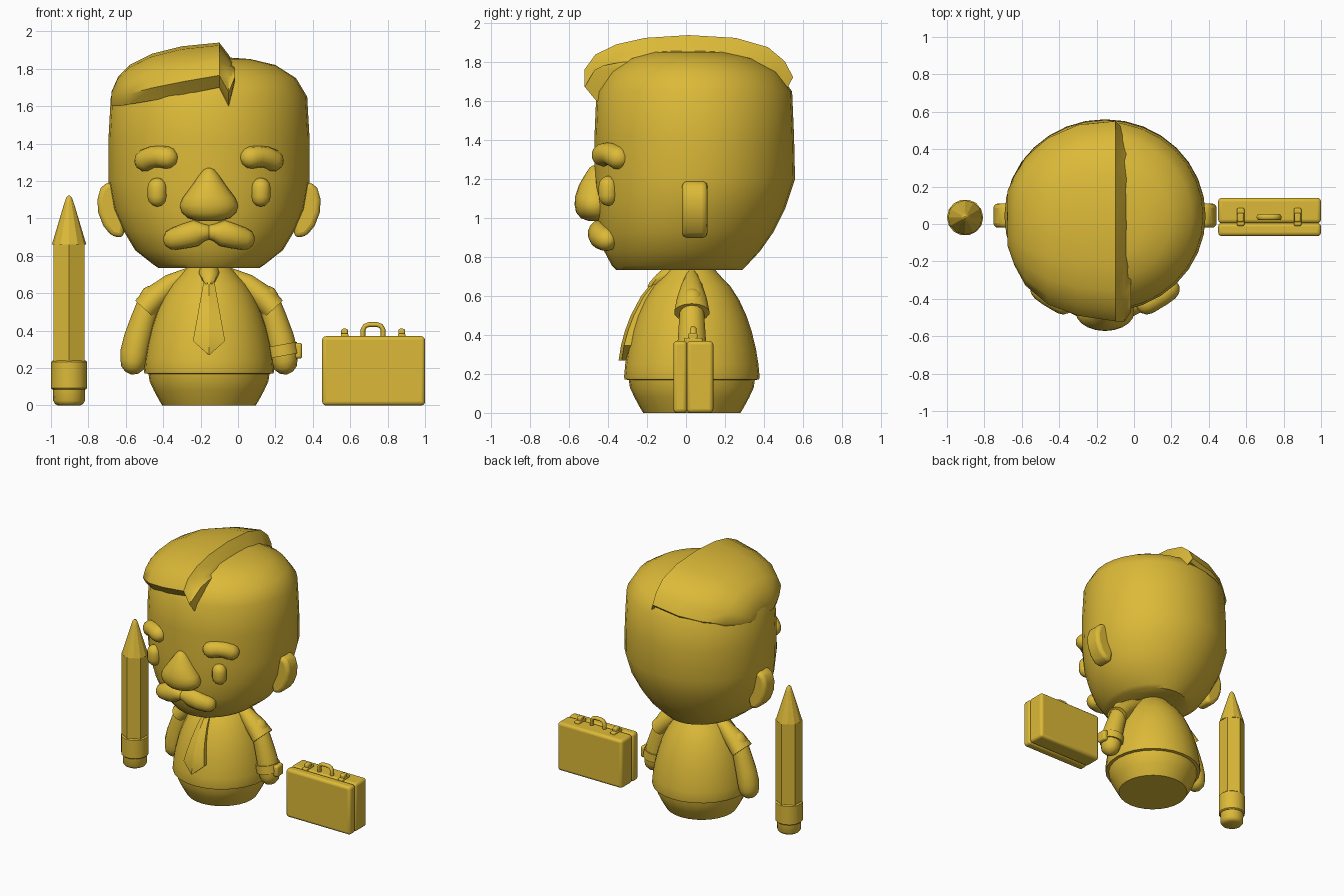
import bpy, bmesh, math
from mathutils import Vector

if "Cube" in bpy.data.objects:
    bpy.data.objects.remove(bpy.data.objects["Cube"], do_unlink=True)

CX = -0.155   # centre line of the figure
GOLD = (0.72, 0.49, 0.04, 1)
gold = bpy.data.materials.new("gold")
gold.use_nodes = True
gold.diffuse_color = GOLD
gold.node_tree.nodes["Principled BSDF"].inputs["Base Color"].default_value = GOLD


def finish(name, bm, angle=40, bevel=0):
    bmesh.ops.recalc_face_normals(bm, faces=bm.faces)
    me = bpy.data.meshes.new(name)
    bm.to_mesh(me)
    bm.free()
    ob = bpy.data.objects.new(name, me)
    bpy.context.collection.objects.link(ob)
    me.materials.append(gold)
    if bevel:
        mod = ob.modifiers.new("bevel", "BEVEL")
        mod.width, mod.segments, mod.limit_method = bevel, 3, "ANGLE"
    bpy.ops.object.select_all(action="DESELECT")
    ob.select_set(True)
    bpy.context.view_layer.objects.active = ob
    if angle:
        bpy.ops.object.shade_smooth_by_angle(angle=math.radians(angle))
    return ob


def skin(name, rings, angle=40):
    """Join closed rings of points into a capped surface."""
    bm = bmesh.new()
    loops = [[bm.verts.new(p) for p in ring] for ring in rings]
    n = len(loops[0])
    for a, b in zip(loops, loops[1:]):
        for i in range(n):
            j = (i + 1) % n
            bm.faces.new((a[i], a[j], b[j], b[i]))
    bm.faces.new(loops[0])
    bm.faces.new(loops[-1])
    return finish(name, bm, angle)


def loft(name, x, rows, n=24, angle=40, start=0.0):
    """Stacked ellipses: rows of (z, half width, front y, back y)."""
    rings = []
    for z, w, yf, yb in rows:
        cy, d = (yf + yb) / 2, (yb - yf) / 2
        rings.append([(x + w * math.cos(start + math.tau * i / n),
                       cy + d * math.sin(start + math.tau * i / n), z) for i in range(n)])
    return skin(name, rings, angle)


def lathe(name, x, y, rows, **kw):
    return loft(name, x, [(z, r, y - r, y + r) for z, r in rows], **kw)


def tube(name, pts, n=14, caps=True, angle=60):
    """Tube along points of (x, y, z, radius, depth radius)."""
    P = [Vector(p[:3]) for p in pts]
    last = len(P) - 1
    rings = []

    def ring(c, t, ru, rv):
        u = t.cross(Vector((0, 1, 0))).normalized()
        v = t.cross(u)
        rings.append([c + u * ru * math.cos(math.tau * i / n)
                      + v * rv * math.sin(math.tau * i / n) for i in range(n)])

    for k, p in enumerate(pts):
        t = (P[min(k + 1, last)] - P[max(k - 1, 0)]).normalized()
        ru, rv = p[3], p[4]
        steps = [0]
        if caps and k == 0:
            steps = [-85, -60, -30, 0]
        elif caps and k == last:
            steps = [0, 30, 60, 85]
        for s in steps:
            a = math.radians(s)
            ring(P[k] + t * ru * math.sin(a), t, ru * math.cos(a), rv * math.cos(a))
    return skin(name, rings, angle)


def box(name, lo, hi, bevel):
    bm = bmesh.new()
    bmesh.ops.create_cube(bm, size=1)
    for v in bm.verts:
        v.co = [(a + b) / 2 + c * (b - a) for a, b, c in zip(lo, hi, v.co)]
    return finish(name, bm, 40, bevel)


def plate(name, outline, y0, y1, bevel, angle=40):
    """Outline in x and z given thickness along y."""
    bm = bmesh.new()
    f = bm.faces.new([bm.verts.new((x, y0, z)) for x, z in outline])
    ext = bmesh.ops.extrude_face_region(bm, geom=[f])["geom"]
    for v in ext:
        if isinstance(v, bmesh.types.BMVert):
            v.co.y = y1
    return finish(name, bm, angle, bevel)


def sided(s, pts):
    return [(CX + s * p[0], *p[1:]) for p in pts]


# Head
loft("head", CX, [(.735, .27, -.36, .29), (.755, .3, -.38, .31), (.83, .395, -.42, .38),
                  (.93, .455, -.45, .45), (1.05, .51, -.465, .51), (1.2, .538, -.47, .56),
                  (1.42, .538, -.47, .555), (1.65, .525, -.46, .545), (1.75, .465, -.4, .47),
                  (1.82, .355, -.3, .35), (1.852, .22, -.19, .22), (1.862, .08, -.07, .08)], n=32)

# Swept hair: one arched section per station across the head
arch = [(-.88, 0), (-1, .27), (-.9, .58), (-.7, .8), (-.42, .94), (0, 1),
        (.45, .94), (.76, .74), (.92, .44), (1, .1), (.95, 0)]
stations = [(-.675, -.12, .18, 1.6, 1.68), (-.64, -.22, .26, 1.6, 1.76), (-.58, -.33, .36, 1.61, 1.82),
            (-.46, -.43, .46, 1.63, 1.88), (-.3, -.49, .53, 1.66, 1.92), (-.1, -.52, .55, 1.7, 1.94),
            (-.05, -.52, .5, 1.6, 1.875), (-.015, -.47, .4, 1.74, 1.815)]
skin("swept_hair", [[(x, (yf + yb) / 2 + u * (yb - yf) / 2, zb + h * (zt - zb)) for u, h in arch]
                    for x, yf, yb, zb, zt in stations], 35)

# Nose
loft("nose", CX, [(.985, .05, -.5, -.4), (1, .11, -.54, -.38), (1.03, .145, -.565, -.37),
                  (1.07, .157, -.572, -.37), (1.11, .14, -.57, -.37), (1.17, .095, -.55, -.38),
                  (1.23, .055, -.515, -.4), (1.26, .03, -.495, -.42), (1.27, .008, -.48, -.44)],
     n=20, angle=60)

# Paired face parts, arms and sleeves
for s, side in ((-1, "right"), (1, "left")):
    tube(side + "_eye", sided(s, [(.277, -.4, 1.115, .052, .05), (.277, -.4, 1.165, .052, .05)]))
    tube(side + "_brow", sided(s, [(.225, -.425, 1.325, .06, .06), (.26, -.405, 1.33, .058, .06),
                                   (.3, -.38, 1.328, .058, .06), (.34, -.35, 1.31, .06, .06)]))
    tube(side + "_moustache", sided(s, [(.025, -.45, .925, .045, .045), (.07, -.445, .922, .07, .06),
                                        (.13, -.435, .905, .066, .062), (.185, -.41, .89, .06, .06)]))
    ear = sided(s, [(.5, 1.19), (.55, 1.19), (.58, 1.16), (.597, 1.1), (.592, 1.03), (.565, .96),
                    (.52, .905), (.46, .895), (.44, 1)])
    plate(side + "_ear", ear, -.02, .11, .025)
    tube(side + "_arm", sided(s, [(.31, .03, .58, .06, .06), (.35, .03, .46, .068, .068),
                                  (.38, .03, .36, .075, .075), (.398, .03, .28, .077, .078),
                                  (.404, .03, .235, .07, .075)]))
    tube(side + "_sleeve", sided(s, [(.1, .03, .7, .04, .03), (.2, .03, .65, .055, .055),
                                     (.285, .03, .58, .068, .078), (.345, .03, .515, .068, .092)]),
         caps=False, angle=40)

# Body
lathe("trousers", CX, .03, [(0, .25), (.03, .268), (.08, .295), (.13, .318), (.18, .325)], n=28)
lathe("shirt", CX, .03, [(.168, .32), (.172, .345), (.185, .348), (.25, .342), (.33, .329),
                         (.42, .307), (.5, .28), (.58, .243), (.65, .198), (.7, .15), (.745, .11)], n=28)

# Tie: blade follows the shirt front
bm = bmesh.new()
rows = [(.68, .025, -.15), (.6, .04, -.215), (.5, .058, -.268), (.42, .072, -.298),
        (.345, .086, -.318), (.27, .003, -.33)]
loops = []
for z, w, y in rows:
    loops.append([bm.verts.new((CX + dx, y + dy, z)) for dx, dy in
                  ((-w, 0), (0, -.016), (w, 0), (w, .05), (-w, .05))])
for a, b in zip(loops, loops[1:]):
    for i in range(5):
        bm.faces.new((a[i], a[(i + 1) % 5], b[(i + 1) % 5], b[i]))
bm.faces.new(loops[0])
bm.faces.new(loops[-1])
finish("tie_blade", bm, 20)
loft("tie_knot", CX, [(.65, .025, -.2, -.1), (.67, .04, -.19, -.08), (.71, .055, -.155, -.05),
                      (.74, .045, -.12, -.03)], n=10)

# Watch on the left wrist
tube("watch_strap", sided(1, [(.386, .03, .325, .084, .086), (.397, .03, .265, .086, .088)]),
     caps=False, n=18)
box("watch_face", (.3, -.01, .25), (.343, .07, .335), .015)

# Pencil
PX, PY = -.903, .035
lathe("pencil_shaft", PX, PY, [(.23, .095), (.86, .095)], n=6, angle=0, start=math.pi / 6)
lathe("pencil_point", PX, PY, [(.86, .092), (1.08, .026), (1.11, .016), (1.122, .005)], n=12, angle=25)
lathe("pencil_ferrule", PX, PY, [(.085, .09), (.092, .097), (.232, .097), (.24, .088)], n=14)
lathe("pencil_eraser", PX, PY, [(0, .06), (.008, .075), (.025, .085), (.1, .086)], n=14)

# Briefcase
box("case_front", (.45, -.065, 0), (1, .006, .37), .02)
box("case_back", (.45, .004, 0), (1, .14, .37), .02)
for x in (.57, .875):
    box("case_latch", (x - .02, -.01, .35), (x + .02, .085, .385), .008)
    box("case_latch_top", (x - .018, .01, .37), (x + .018, .06, .41), .01)
tube("case_handle", [(x, .037, z, .013, .017) for x, z in
                     ((.668, .36), (.668, .405), (.68, .425), (.7, .432), (.744, .432),
                      (.764, .425), (.776, .405), (.776, .36))], n=10)
